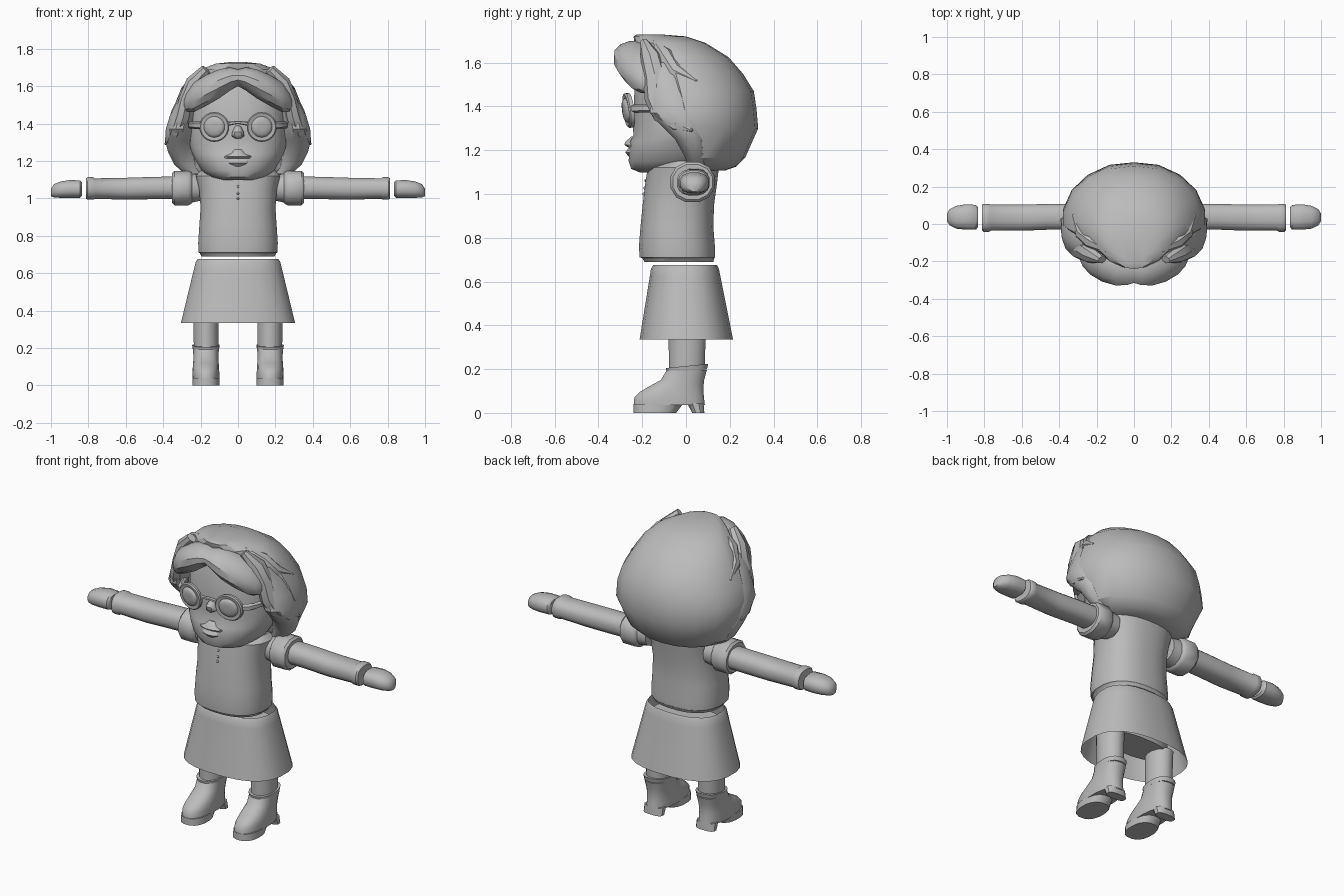
import bpy, bmesh, math
from mathutils import Vector

grey = bpy.data.materials.new("plain grey")
grey.diffuse_color = (0.5, 0.5, 0.5, 1)


def finish(name, bm, mirror=False, angle=40):
    bmesh.ops.recalc_face_normals(bm, faces=bm.faces)
    me = bpy.data.meshes.new(name)
    bm.to_mesh(me)
    bm.free()
    ob = bpy.data.objects.new(name, me)
    bpy.context.collection.objects.link(ob)
    me.materials.append(grey)
    bpy.ops.object.select_all(action='DESELECT')
    ob.select_set(True)
    bpy.context.view_layer.objects.active = ob
    bpy.ops.object.shade_smooth_by_angle(angle=math.radians(angle))
    if mirror:
        ob.modifiers.new("mirror", 'MIRROR')
    return ob


def skin(bm, loops, caps=(True, True)):
    rows = [[bm.verts.new(p) for p in loop] for loop in loops]
    n = len(rows[0])
    for a, b in zip(rows, rows[1:]):
        for i in range(n):
            j = (i + 1) % n
            bm.faces.new((a[i], a[j], b[j], b[i]))
    for cap, row in zip(caps, (rows[0], rows[-1])):
        if cap:
            bm.faces.new(row)


def loft(name, rings, axis='z', n=16, e=2.0, mirror=False, caps=(True, True), tilt=0, angle=40):
    """Ring: position on axis, low/high extents on the other two axes, optional widest point."""
    loops = []
    for t, a0, a1, b0, b1, *mid in rings:
        loop = []
        vm = mid[0] if mid else (b0 + b1) / 2
        for i in range(n):
            w = 2 * math.pi * (i + .5) / n
            c, s = math.cos(w), math.sin(w)
            k = math.cos(math.pi / n)
            c = math.copysign(min(1, abs(c) / k) ** (2 / e), c)
            s = math.copysign(min(1, abs(s) / k) ** (2 / e), s)
            u = (a0 + a1) / 2 + c * (a1 - a0) / 2
            v = vm + s * ((b1 - vm) if s > 0 else (vm - b0))
            loop.append((u, v, t + tilt * v) if axis == 'z' else (t, u, v) if axis == 'x' else (u, t, v))
        loops.append(loop)
    bm = bmesh.new()
    skin(bm, loops, caps)
    return finish(name, bm, mirror, angle)


def strand(name, pts, n=8, angle=40):
    """Tapering lock; each point is x, y, z, width, thickness (x direction)."""
    loops = []
    for i, (x, y, z, w, d) in enumerate(pts):
        a, b = Vector(pts[max(i - 1, 0)][:3]), Vector(pts[min(i + 1, len(pts) - 1)][:3])
        t = (b - a).normalized()
        out = Vector((1, 0, 0)) - t * t.x
        out.normalize()
        side = t.cross(out)
        loops.append([Vector((x, y, z)) + out * d * math.cos(2 * math.pi * k / n)
                      + side * w * math.sin(2 * math.pi * k / n) for k in range(n)])
    bm = bmesh.new()
    skin(bm, loops)
    return finish(name, bm, True, angle)


# Clothes: top, buttons and open skirt
loft("torso", [(.69, -.195, .195, -.19, .125), (.708, -.205, .205, -.2, .13), (.71, -.21, .21, -.212, .132),
               (.76, -.213, .213, -.215, .132), (.85, -.207, .207, -.208, .125), (.95, -.2, .2, -.198, .128),
               (1.05, -.208, .208, -.186, .142), (1.12, -.225, .225, -.175, .15), (1.15, -.2, .2, -.13, .13)],
     n=24, e=2.4)
loft("skirt", [(.335, -.305, .305, -.212, .215), (.62, -.236, .236, -.166, .158),
               (.66, -.226, .226, -.16, .15), (.675, -.216, .216, -.15, .142)],
     n=24, e=2.5, caps=(False, False))
for z in (1.0, 1.027, 1.062):
    bm = bmesh.new()
    bmesh.ops.create_uvsphere(bm, u_segments=8, v_segments=6, radius=.007)
    bmesh.ops.translate(bm, verts=bm.verts, vec=(0, -.185 + (z - 1.05) * .15, z))
    finish("button", bm)

# Arms: sleeve with thick cuff, forearm with cuff, mitten hand
loft("sleeve", [(.19, -.04, .11, .99, 1.12), (.245, -.052, .112, .978, 1.132), (.25, -.06, .12, .97, 1.14),
                (.265, -.07, .13, .963, 1.146), (.34, -.07, .13, .963, 1.146), (.352, -.06, .12, .975, 1.135)],
     axis='x', n=12, e=2.2, mirror=True)
loft("arm", [(.33, -.03, .107, .998, 1.117), (.45, -.03, .107, .996, 1.115), (.6, -.036, .104, .993, 1.11),
             (.765, -.036, .104, .998, 1.107), (.775, -.042, .108, .993, 1.113), (.805, -.042, .108, .993, 1.113),
             (.813, -.034, .102, .999, 1.107)], axis='x', n=16, e=2.4, mirror=True)
loft("hand", [(.835, -.018, .09, 1.012, 1.088), (.845, -.03, .102, 1.003, 1.096), (.9, -.03, .105, 1.002, 1.098),
              (.95, -.025, .097, 1.003, 1.09), (.985, -.008, .08, 1.005, 1.075),
              (1, .015, .055, 1.012, 1.05)], axis='x', n=12, e=2.4, mirror=True)

# Hips, legs and heeled boots
loft("hips", [(.4, -.2, .2, -.09, .1), (.6, -.215, .215, -.13, .13)], n=16, e=2.5)
loft("leg", [(.2, .104, .236, -.078, .085), (.41, .104, .24, -.08, .092)], mirror=True)
loft("boot", [(.035, .1, .243, -.238, .086), (.07, .1, .244, -.236, .082), (.095, .102, .242, -.212, .08),
              (.12, .103, .24, -.17, .08), (.15, .105, .238, -.115, .083), (.195, .102, .241, -.088, .095)],
     n=20, e=2.4, mirror=True)
loft("boot_cuff", [(.19, .102, .241, -.088, .096), (.214, .098, .245, -.092, .102), (.214, .106, .236, -.08, .09)],
     n=20, e=2.3, mirror=True, tilt=.1)
loft("boot_sole", [(0, .1, .243, -.24, -.045), (.04, .1, .243, -.24, -.015)], n=16, e=2.4, mirror=True)
loft("boot_heel", [(0, .112, .232, .028, .084), (.045, .112, .232, .005, .08)], n=12, e=2.8, mirror=True)

# Head with nose and lips
loft("head", [(1.098, -.09, .09, -.21, -.02), (1.115, -.15, .15, -.25, .08), (1.15, -.195, .195, -.262, .14),
              (1.2, -.225, .225, -.26, .16), (1.24, -.245, .245, -.255, .18), (1.27, -.255, .255, -.24, .18),
              (1.32, -.258, .258, -.244, .18), (1.4, -.255, .255, -.238, .18), (1.5, -.255, .255, -.235, .18),
              (1.62, -.22, .22, -.2, .12)], n=20, e=2.2)
loft("nose", [(1.32, -.015, .015, -.265, -.2), (1.333, -.034, .034, -.278, -.2), (1.355, -.03, .03, -.282, -.2),
              (1.38, -.018, .018, -.262, -.2), (1.39, -.01, .01, -.245, -.2)], n=10)
loft("upper_lip", [(1.213, -.08, .08, -.265, -.2), (1.225, -.07, .07, -.282, -.2),
                   (1.24, -.04, .04, -.276, -.2), (1.262, -.025, .025, -.25, -.2)], n=12, angle=25)
loft("lower_lip", [(1.17, -.04, .04, -.26, -.2), (1.19, -.06, .06, -.278, -.2),
                   (1.21, -.07, .07, -.262, -.2)], n=12, angle=25)

# Round glasses: rim and domed lens stepped from one profile, with bridge and temples
bm = bmesh.new()
steps = [(.078, -.25), (.08, -.268), (.074, -.275), (.056, -.272), (.05, -.28), (.042, -.285), (.02, -.287)]
skin(bm, [[(.127 + r * math.cos(k * math.pi / 12), y - .12 * r * math.sin(k * math.pi / 12)
            + .18 * r * math.cos(k * math.pi / 12), 1.382 + r * math.sin(k * math.pi / 12))
           for k in range(24)] for r, y in steps])
finish("glasses_lens", bm, True)
loft("glasses_bridge", [(-.055, -.28, -.262, 1.388, 1.41), (0, -.282, -.262, 1.398, 1.414),
                        (.055, -.28, -.262, 1.388, 1.41)], axis='x', n=6)
loft("glasses_temple", [(.195, -.258, -.22, 1.37, 1.41), (.235, -.23, -.17, 1.372, 1.41),
                        (.265, -.16, -.06, 1.375, 1.41)], axis='x', n=6, mirror=True)

# Hair: rounded back mass, widest near the ears
loft("hair_back", [(1.108, -.17, .17, .03, .18, .08), (1.125, -.25, .25, .01, .23, .05),
                   (1.165, -.315, .315, -.01, .27, .04), (1.3, -.378, .378, -.04, .33, .03),
                   (1.39, -.38, .38, -.08, .322, .01), (1.47, -.355, .355, -.14, .31, .0),
                   (1.55, -.315, .315, -.17, .26, -.02), (1.625, -.27, .27, -.2, .195, -.04),
                   (1.69, -.2, .2, -.235, .09, -.06), (1.72, -.12, .12, -.24, .0, -.12),
                   (1.728, -.05, .05, -.225, -.1)], n=18, angle=30)
# Hair: parted fringe roll
loft("fringe", [(0, -.315, -.13, 1.6, 1.69), (.04, -.327, -.13, 1.578, 1.7), (.1, -.328, -.12, 1.535, 1.69),
                (.17, -.308, -.1, 1.495, 1.66), (.235, -.27, -.1, 1.462, 1.62), (.275, -.225, -.12, 1.465, 1.565),
                (.29, -.19, -.14, 1.485, 1.53)],
     axis='x', n=12, mirror=True, caps=(False, True), angle=30)
# Hair: wavy side locks
loft("side_lock", [(1.6, .2, .275, -.19, -.04), (1.52, .22, .325, -.175, .02), (1.44, .23, .365, -.165, .06),
                   (1.37, .24, .386, -.165, .08), (1.31, .235, .39, -.11, .09), (1.25, .23, .375, -.05, .09),
                   (1.18, .21, .34, -.01, .09), (1.13, .19, .285, .01, .09)],
     n=12, mirror=True, angle=30)
strand("front_curl", [(.17, -.19, 1.69, .02, .03), (.24, -.16, 1.62, .05, .04), (.275, -.14, 1.53, .055, .04),
                      (.295, -.13, 1.44, .06, .045), (.325, -.1, 1.37, .055, .045), (.36, -.04, 1.315, .035, .03),
                      (.385, .03, 1.29, .006, .008)], angle=30)
strand("upper_curl", [(.14, -.14, 1.69, .015, .02), (.23, -.1, 1.63, .045, .035), (.285, -.05, 1.56, .04, .03),
                      (.325, .05, 1.515, .006, .008)], angle=30)
